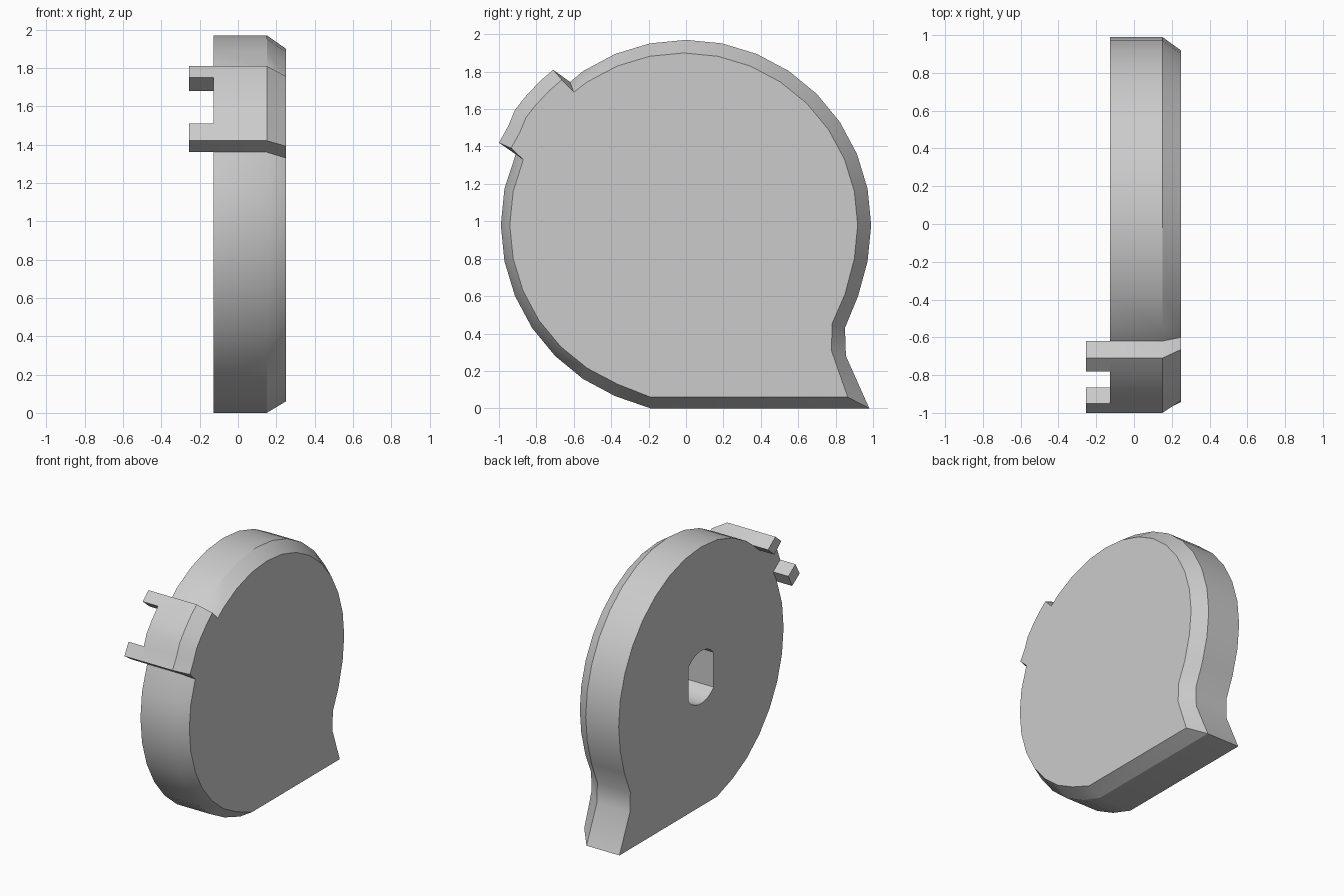
import bpy, bmesh
from math import cos, sin, radians, sqrt

cube = bpy.data.objects.get("Cube")
if cube:
    bpy.data.objects.remove(cube)

grey = bpy.data.materials.new("plain grey")
grey.use_nodes = True
color = (0.6, 0.6, 0.6, 1)
grey.diffuse_color = color
grey.node_tree.nodes["Principled BSDF"].inputs["Base Color"].default_value = color

BACK, SHOULDER, FACE = -0.127, 0.15, 0.25
CZ = 0.98


def loft(name, rings):
    """Solid through (x, [(y, z), ...]) sections with the same point count."""
    bm = bmesh.new()
    loops = [[bm.verts.new((x, y, z)) for y, z in pts] for x, pts in rings]
    n = len(loops[0])
    for a, b in zip(loops, loops[1:]):
        for i in range(n):
            j = (i + 1) % n
            bm.faces.new((a[i], a[j], b[j], b[i]))
    bm.faces.new(loops[0][::-1])
    bm.faces.new(loops[-1])
    bmesh.ops.recalc_face_normals(bm, faces=bm.faces)
    mesh = bpy.data.meshes.new(name)
    bm.to_mesh(mesh)
    bm.free()
    mesh.materials.append(grey)
    obj = bpy.data.objects.new(name, mesh)
    bpy.context.collection.objects.link(obj)
    return obj


def rim(k):
    """Outer and bevelled rim point at step k of a 32-sided circle."""
    a = radians(k * 11.25)
    return ((0.99 * cos(a), CZ + 0.99 * sin(a)),
            (-0.012 + 0.93 * cos(a), CZ + 0.92 * sin(a)))


def raised(y, z):
    """Outer and bevelled point on the raised lug."""
    return (y, z), (y * 0.935, CZ + (z - CZ) * 0.935)


# Disc outline: pointed foot, round rim, raised lug, rim down to the flat base
outline = [((0.98, 0), (0.865, 0.06)), ((0.855, 0.28), (0.777, 0.31)),
           ((0.85, 0.43), (0.782, 0.455)), ((0.92, 0.6), (0.85, 0.61))]
outline += [rim(k) for k in range(-1, 12)]
outline.append(((-0.62, 1.745), (-0.6, 1.69)))
outline += [raised(y, z) for y, z in ((-0.71, 1.81), (-0.78, 1.75), (-0.86, 1.665),
                                      (-0.915, 1.595), (-0.95, 1.51), (-1.0, 1.42))]
outline.append(((-0.91, 1.36), (-0.87, 1.33)))
outline += [rim(k) for k in range(15, 23)]
outline.append(((-0.19, 0), (-0.19, 0.06)))
outer = [p for p, q in outline]
inner = [q for p, q in outline]
disc = loft("disc_body", [(BACK, outer), (SHOULDER, outer), (FACE, inner)])

# Double-flat shaft socket in the back
R, W = 0.2, 0.15
slot = []
for side in (1, -1):
    for i in range(9):
        y = side * W * (1 - i / 4)
        slot.append((y, CZ + side * sqrt(R * R - y * y)))
cutter = loft("socket_cutter", [(BACK - 0.1, slot), (SHOULDER, slot)])
cutter.hide_render = True
cut = disc.modifiers.new("socket", 'BOOLEAN')
cut.operation = 'DIFFERENCE'
cut.solver = 'EXACT'
cut.object = cutter
bpy.context.view_layer.objects.active = disc
bpy.ops.object.select_all(action='DESELECT')
disc.select_set(True)
bpy.ops.object.modifier_apply(modifier=cut.name)
bpy.data.objects.remove(cutter)
bpy.ops.object.shade_smooth_by_angle(angle=radians(30))

# Two prongs reaching back from the lug
for name, pts in (
        ("upper_prong", ((-0.71, 1.81), (-0.62, 1.745), (-0.695, 1.68), (-0.78, 1.75))),
        ("lower_prong", ((-0.95, 1.51), (-0.865, 1.45), (-0.91, 1.36), (-1.0, 1.42)))):
    loft(name, [(-0.255, pts), (BACK, pts)])
